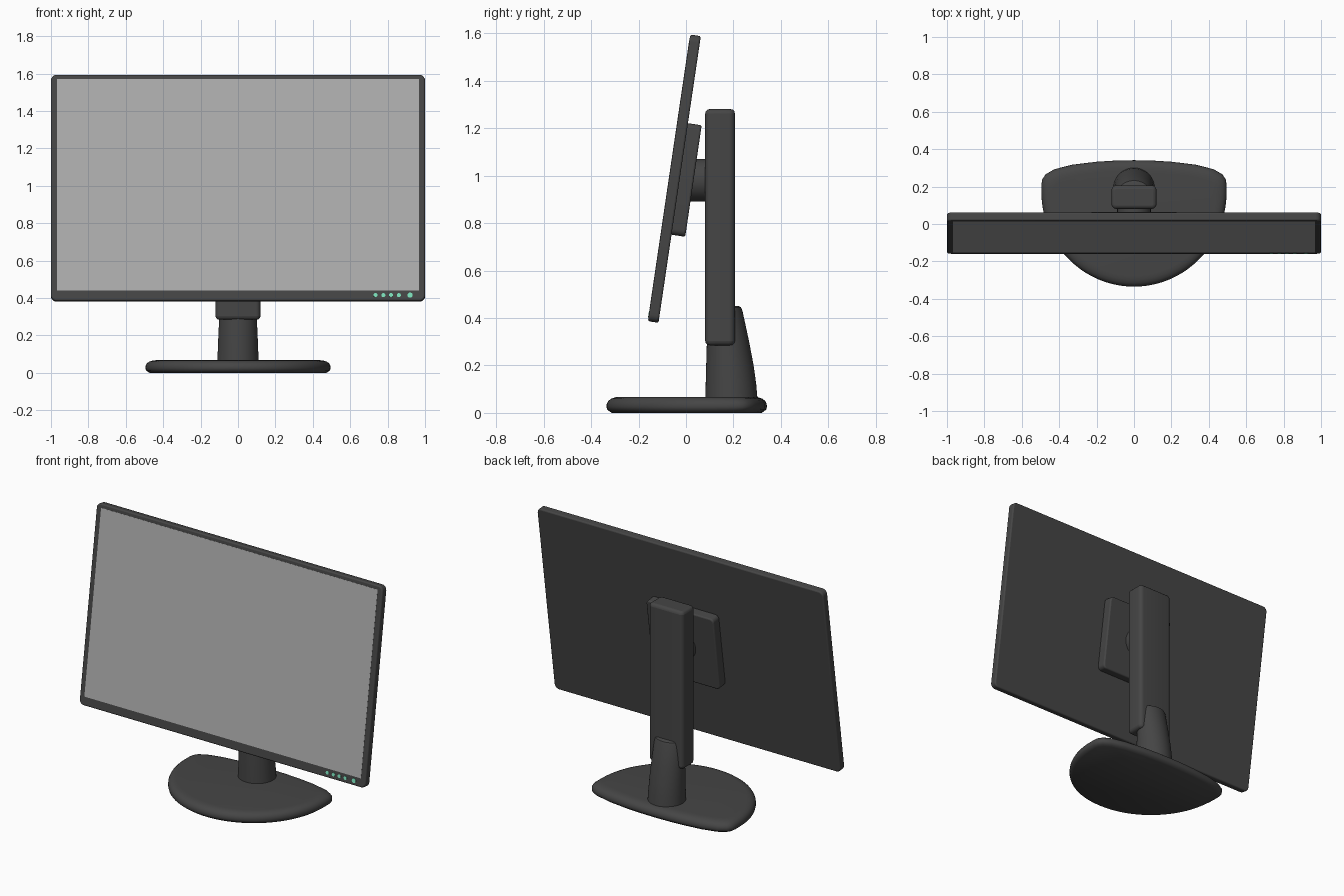
import bpy, bmesh, math
from mathutils import Matrix, Vector

if "Cube" in bpy.data.objects:
    bpy.data.objects.remove(bpy.data.objects["Cube"])


def material(name, colour):
    m = bpy.data.materials.new(name)
    m.diffuse_color = colour
    m.use_nodes = True
    m.node_tree.nodes["Principled BSDF"].inputs["Base Color"].default_value = m.diffuse_color
    return m


BODY = material("dark_plastic", (0.06, 0.06, 0.06, 1))
GREY = material("screen_grey", (0.42, 0.42, 0.42, 1))
GREEN = material("indicator_green", (0.2, 0.75, 0.5, 1))
# local frame of the tilted display
TILT = Matrix.Translation((0, -0.049, 0.987)) @ Matrix.Rotation(math.radians(-8.4), 4, 'X')


def finish(bm, name, mat, matrix=Matrix(), bevel=0):
    bmesh.ops.recalc_face_normals(bm, faces=bm.faces)
    me = bpy.data.meshes.new(name)
    bm.to_mesh(me)
    bm.free()
    me.materials.append(mat)
    ob = bpy.data.objects.new(name, me)
    bpy.context.collection.objects.link(ob)
    ob.matrix_world = matrix
    if bevel:
        mod = ob.modifiers.new("soft_edges", 'BEVEL')
        mod.width, mod.segments = bevel, 3
        mod.limit_method, mod.angle_limit = 'ANGLE', math.radians(40)
    bpy.ops.object.select_all(action='DESELECT')
    bpy.context.view_layer.objects.active = ob
    ob.select_set(True)
    bpy.ops.object.shade_smooth_by_angle(angle=math.radians(40))
    return ob


def slab(name, size, centre, mat, matrix=Matrix(), corner=0, axis=1, bevel=0):
    """Box whose edges parallel to axis are rounded, then softened all over."""
    bm = bmesh.new()
    bmesh.ops.create_cube(bm, size=1)
    bmesh.ops.scale(bm, vec=size, verts=bm.verts)
    bmesh.ops.translate(bm, vec=centre, verts=bm.verts)
    if corner:
        along = [e for e in bm.edges
                 if abs((e.verts[0].co - e.verts[1].co)[axis]) > size[axis] * 0.9]
        bmesh.ops.bevel(bm, geom=along, offset=corner, segments=5, profile=0.5,
                        affect='EDGES')
    return finish(bm, name, mat, matrix, bevel)


def disc(name, radius, depth, centre, mat, matrix=Matrix(), sides=24):
    """Cylinder along y."""
    bm = bmesh.new()
    bmesh.ops.create_cone(bm, cap_ends=True, segments=sides, radius1=radius,
                          radius2=radius, depth=depth,
                          matrix=Matrix.Translation(centre) @ Matrix.Rotation(math.pi / 2, 4, 'X'))
    return finish(bm, name, mat, matrix)


def loft(name, rings, mat):
    """Skin between closed rings of equal point count, with end caps."""
    bm = bmesh.new()
    loops = [[bm.verts.new(p) for p in ring] for ring in rings]
    n = len(loops[0])
    for a, b in zip(loops, loops[1:]):
        for i in range(n):
            j = (i + 1) % n
            bm.faces.new((a[i], a[j], b[j], b[i]))
    bm.faces.new(loops[0][::-1])
    bm.faces.new(loops[-1])
    return finish(bm, name, mat)


# display housing, screen and mounting plate, all tilted together
slab("display_housing", (2, 0.045, 1.221), (0, 0, 0), BODY, TILT, corner=0.03, bevel=0.008)
slab("screen", (1.934, 0.004, 1.142), (0, -0.0215, 0.015), GREY, TILT)
slab("mount_plate", (0.47, 0.062, 0.475), (0, 0.05, 0.002), BODY, TILT, corner=0.025, bevel=0.008)

# indicator lights and power button
for i, x in enumerate((0.735, 0.777, 0.818, 0.86)):
    disc(f"indicator_{i + 1}", 0.011, 0.005, (x, -0.022, -0.581), GREEN, TILT)
disc("power_button", 0.014, 0.005, (0.92, -0.022, -0.581), GREEN, TILT)

# pivot and upright column
disc("pivot_hub", 0.09, 0.1, (0, 0.06, 0.98), BODY, sides=48)
slab("column", (0.24, 0.125, 0.995), (0, 0.1435, 0.7825), BODY, corner=0.025, axis=2, bevel=0.018)

# neck: height, half width, front y, back y
sections = [(0.05, 0.111, 0.082, 0.302), (0.12, 0.108, 0.083, 0.296),
            (0.2, 0.105, 0.085, 0.285), (0.3, 0.100, 0.088, 0.266),
            (0.43, 0.092, 0.090, 0.238), (0.445, 0.088, 0.094, 0.232),
            (0.45, 0.08, 0.10, 0.222)]
angles = [2 * math.pi * i / 48 for i in range(48)]
loft("neck", [[(w * math.cos(a), (f + b) / 2 + (b - f) / 2 * math.sin(a), z)
               for a in angles] for z, w, f, b in sections], BODY)

# base outline: round front, flatter back, mirrored across x
half = [Vector((0.495 * math.sin(t), 0.17 - 0.505 * math.cos(t)))
        for t in (math.pi / 2 * i / 20 for i in range(21))]
half += [Vector(p) for p in ((0.495, 0.21), (0.49, 0.24), (0.472, 0.266), (0.425, 0.293),
                             (0.33, 0.317), (0.2, 0.333), (0.1, 0.339), (0, 0.341))]
outline = half + [Vector((-p.x, p.y)) for p in half[-2:0:-1]]


def inset(d, z):
    return [(p.x * (1 - d / 0.495), 0.003 + (p.y - 0.003) * (1 - d / 0.338), z) for p in outline]


loft("base", [inset(d, z) for d, z in ((0.022, 0.0), (0.012, 0.007), (0.003, 0.014), (0, 0.025),
                                       (0.001, 0.038), (0.008, 0.051), (0.02, 0.06),
                                       (0.038, 0.066), (0.06, 0.068))], BODY)
